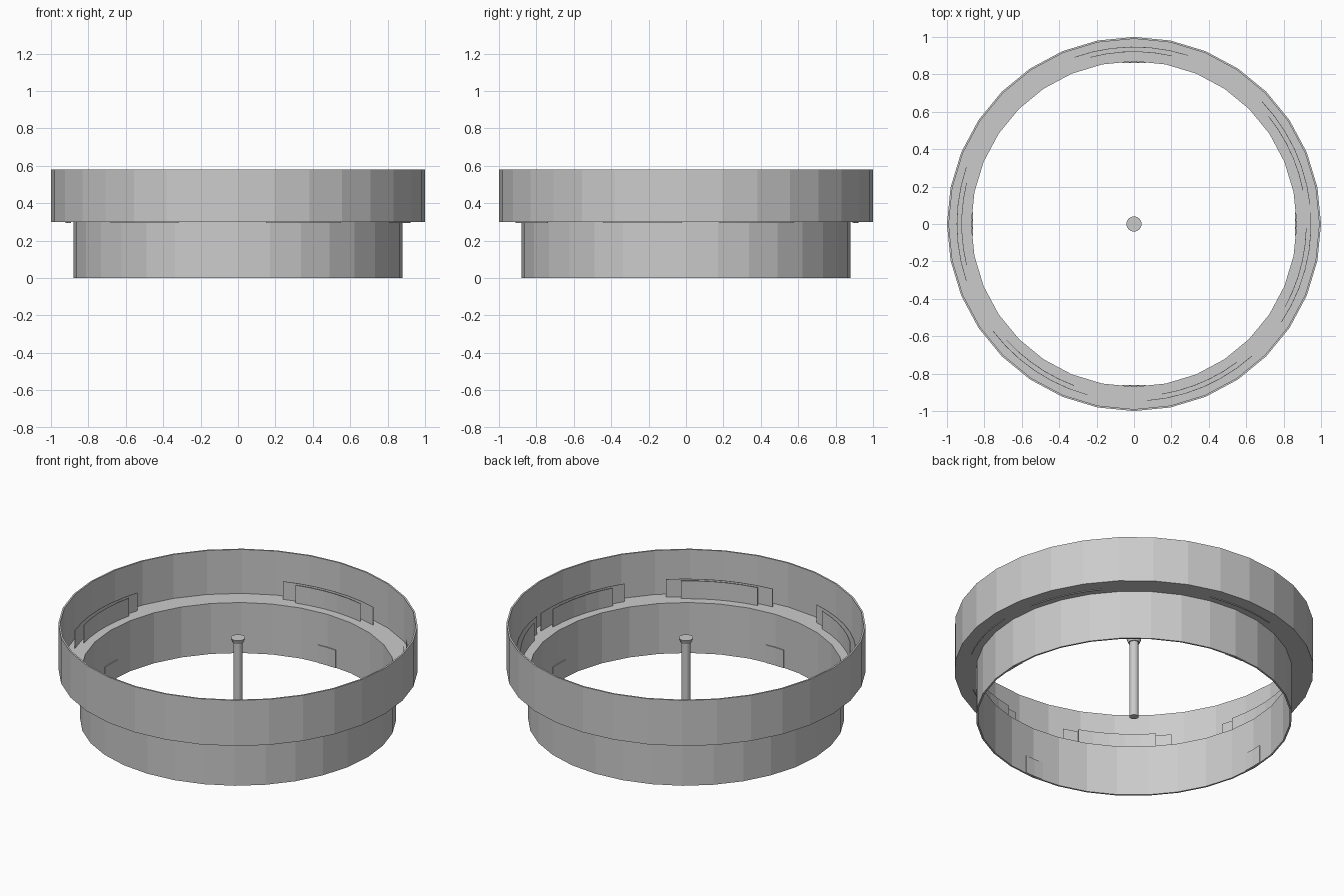
import bpy, bmesh, math
from math import sin, cos, pi, radians

if "Cube" in bpy.data.objects:
    bpy.data.objects.remove(bpy.data.objects["Cube"], do_unlink=True)

GREY = (0.6, 0.6, 0.6, 1)
grey = bpy.data.materials.new("plain_grey")
grey.use_nodes = True
grey.diffuse_color = GREY
grey.node_tree.nodes["Principled BSDF"].inputs["Base Color"].default_value = GREY


def sweep(name, profile, start=0.0, end=360.0, steps=32):
    """Sweep a closed (radius, z) profile round z; angle 0 is the front."""
    full = end - start >= 360
    bm = bmesh.new()
    rings = []
    for i in range(steps if full else steps + 1):
        a = radians(start + (end - start) * i / steps)
        rings.append([bm.verts.new((r * sin(a), -r * cos(a), z)) for r, z in profile])
    n = len(profile)
    for i in range(steps):
        a, b = rings[i], rings[(i + 1) % len(rings)]
        for j in range(n):
            k = (j + 1) % n
            bm.faces.new((a[j], a[k], b[k], b[j]))
    if not full:
        bm.faces.new(rings[0])
        bm.faces.new(rings[-1])
    bmesh.ops.remove_doubles(bm, verts=bm.verts, dist=1e-5)
    bmesh.ops.recalc_face_normals(bm, faces=bm.faces)
    mesh = bpy.data.meshes.new(name)
    bm.to_mesh(mesh)
    bm.free()
    mesh.materials.append(grey)
    obj = bpy.data.objects.new(name, mesh)
    bpy.context.collection.objects.link(obj)
    return obj


def plate(r, z0, z1, thick=0.003):
    return [(r, z0), (r + thick, z0), (r + thick, z1), (r, z1)]


# Stepped thin-walled ring
sweep("stepped_ring", [(0.87, 0), (0.88, 0), (0.88, 0.3), (1, 0.3), (1, 0.58),
                       (0.99, 0.58), (0.99, 0.31), (0.87, 0.31)])

# Curved clips standing on the ledge, each with a wider backing strip
for i, mid in enumerate((-90, -34, 23, 75, 115, 181)):
    sweep(f"clip_front_{i + 1}", plate(0.92, 0.295, 0.42), mid - 13.7, mid + 13.7, 5)
    sweep(f"clip_back_{i + 1}", plate(0.945, 0.305, 0.42), mid - 18.7, mid + 18.7, 6)

# Small plates inside the lower wall
for i in range(4):
    mid = i * 90
    sweep(f"wall_plate_{i + 1}", plate(0.862, 0, 0.11, 0.006), mid - 4, mid + 4, 2)

# Central pin with a flared head
pin = bmesh.new()
for radius_low, radius_high, z0, z1 in ((0.026, 0.026, 0, 0.48), (0.032, 0.041, 0.475, 0.5)):
    made = bmesh.ops.create_cone(pin, cap_ends=True, segments=16, radius1=radius_low,
                                 radius2=radius_high, depth=z1 - z0)
    bmesh.ops.translate(pin, verts=made["verts"], vec=(0, 0, (z0 + z1) / 2))
pin_mesh = bpy.data.meshes.new("center_pin")
pin.to_mesh(pin_mesh)
pin.free()
pin_mesh.materials.append(grey)
bpy.context.collection.objects.link(bpy.data.objects.new("center_pin", pin_mesh))
